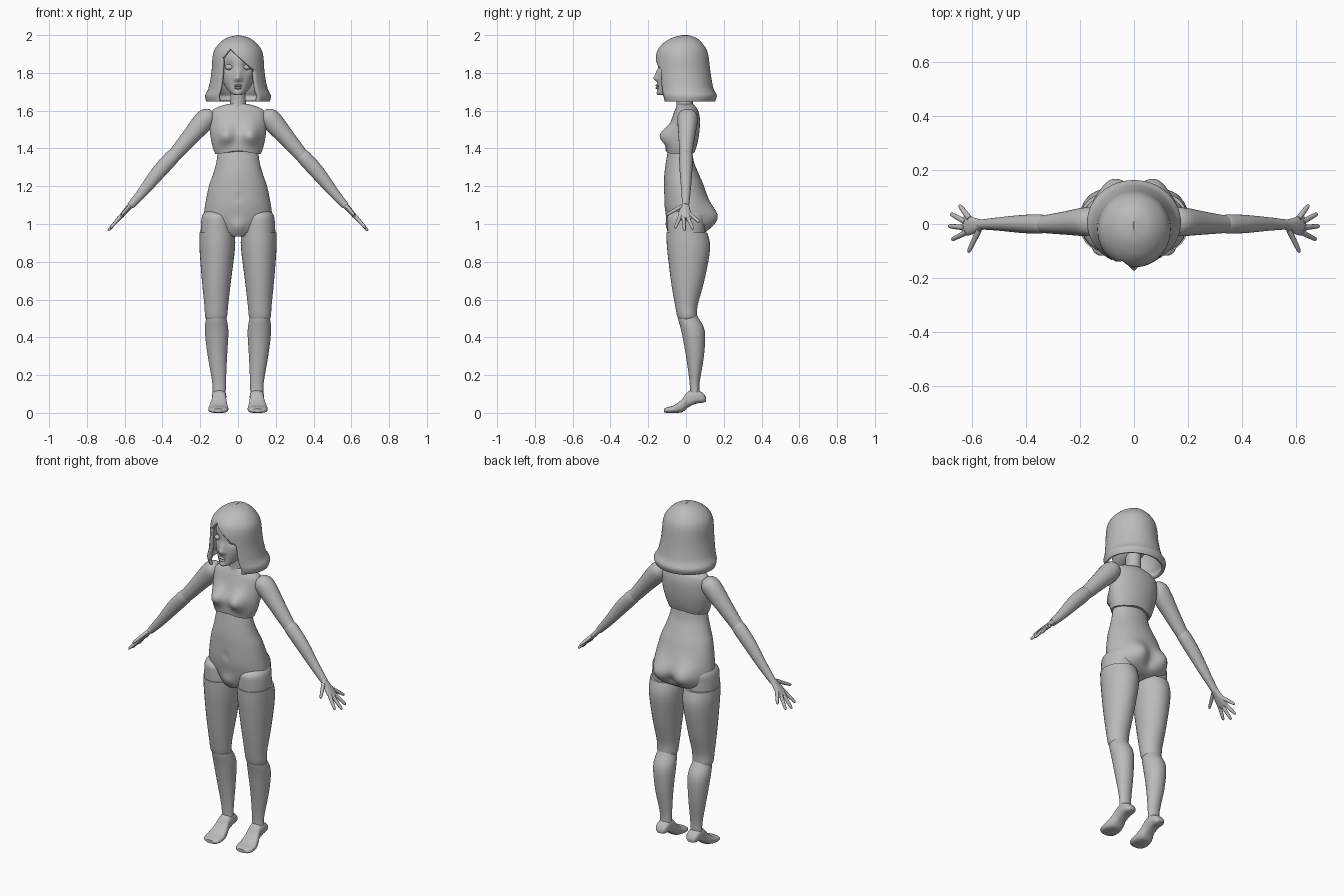
import bpy, bmesh, math
from mathutils import Vector

if "Cube" in bpy.data.objects:
    bpy.data.objects.remove(bpy.data.objects["Cube"])

grey = bpy.data.materials.new("plain grey")
grey.use_nodes = True
grey.diffuse_color = (0.5, 0.5, 0.5, 1)
grey.node_tree.nodes["Principled BSDF"].inputs["Base Color"].default_value = (0.5, 0.5, 0.5, 1)


def finish(name, bm, mirror=False, angle=50):
    """Turn a bmesh into a smooth shaded object, optionally mirrored in x."""
    bmesh.ops.remove_doubles(bm, verts=bm.verts, dist=0.0002)
    bmesh.ops.dissolve_degenerate(bm, edges=bm.edges, dist=0.0001)
    bmesh.ops.recalc_face_normals(bm, faces=bm.faces)
    mesh = bpy.data.meshes.new(name)
    bm.to_mesh(mesh)
    bm.free()
    mesh.materials.append(grey)
    obj = bpy.data.objects.new(name, mesh)
    bpy.context.collection.objects.link(obj)
    bpy.ops.object.select_all(action="DESELECT")
    obj.select_set(True)
    bpy.context.view_layer.objects.active = obj
    bpy.ops.object.shade_smooth_by_angle(angle=math.radians(angle))
    if mirror:
        mod = obj.modifiers.new("mirror", "MIRROR")
        mod.use_mirror_merge = False
    return obj


def refine(rows, steps):
    """Pass a smooth curve through the key rows."""
    out = []
    for i in range(len(rows) - 1):
        a, b, c, d = (rows[max(0, min(len(rows) - 1, i + k))] for k in (-1, 0, 1, 2))
        for s in range(steps):
            t = s / steps
            out.append([q + t * ((r - p) + t * ((2 * p - 5 * q + 4 * r - e)
                        + t * (3 * (q - r) + e - p))) / 2 for p, q, r, e in zip(a, b, c, d)])
    return out + [list(rows[-1])]


def skin(rings):
    """Join rings of points with quads and close both ends."""
    bm = bmesh.new()
    loops = [[bm.verts.new(p) for p in ring] for ring in rings]
    n = len(loops[0])
    for low, high in zip(loops, loops[1:]):
        for i in range(n):
            bm.faces.new((low[i], low[(i + 1) % n], high[(i + 1) % n], high[i]))
    bm.faces.new(loops[0])
    bm.faces.new(loops[-1])
    return bm


def loft(rows, seg=32, steps=4, power=1, along_y=False):
    """Rows are: position, centre x, half width, lowest and highest depth."""
    rings = []
    for pos, x, w, lo, hi in refine(rows, steps):
        ring = []
        for i in range(seg):
            c, s = math.cos(math.tau * i / seg), math.sin(math.tau * i / seg)
            px = x + w * math.copysign(abs(c) ** power, c)
            pd = (lo + hi) / 2 + (hi - lo) / 2 * math.copysign(abs(s) ** power, s)
            ring.append((px, pos, pd) if along_y else (px, pd, pos))
        rings.append(ring)
    return skin(rings)


def tube(rows, seg=16, steps=3):
    """Rows are: x, y, z, half size across y, half size across the other way."""
    rows = refine(rows, steps)
    rings = []
    for i, row in enumerate(rows):
        ahead, behind = rows[min(i + 1, len(rows) - 1)], rows[max(i - 1, 0)]
        d = (Vector(ahead[:3]) - Vector(behind[:3])).normalized()
        v = d.cross(Vector((0, 1, 0))).normalized()
        u = v.cross(d)
        rings.append([Vector(row[:3]) + u * row[3] * math.cos(math.tau * k / seg)
                      + v * row[4] * math.sin(math.tau * k / seg) for k in range(seg)])
    return skin(rings)


def bump(bm, centre, radius, push, both=False):
    """Push the surface around a point, and around its mirror image."""
    spots = [Vector(centre)]
    if both:
        spots.append(Vector((-centre[0], centre[1], centre[2])))
    moves = [(v, sum(math.exp(-((v.co - c).length / radius) ** 2) for c in spots)) for v in bm.verts]
    for v, amount in moves:
        v.co += Vector(push) * amount


def ball(name, centre, size, mirror=False):
    bm = bmesh.new()
    bmesh.ops.create_uvsphere(bm, u_segments=20, v_segments=12, radius=1)
    for v in bm.verts:
        v.co = Vector([c + s * k for c, s, k in zip(centre, size, v.co)])
    return finish(name, bm, mirror)


# Chest
chest = loft([(1.37, 0, .12, -.107, .047), (1.41, 0, .135, -.105, .058), (1.48, 0, .148, -.088, .07),
              (1.55, 0, .15, -.076, .074), (1.595, 0, .142, -.062, .066), (1.62, 0, .105, -.052, .052),
              (1.635, 0, .055, -.047, .038)], 64, 5)
bump(chest, (.068, -.085, 1.47), .052, (0, -.058, 0), True)
bump(chest, (0, -.1, 1.37), .07, (0, 0, .018))
bump(chest, (0, .05, 1.37), .06, (0, 0, .012))
finish("chest", chest)

# Hips and belly
hips = loft([(1.41, 0, .105, -.092, .03), (1.33, 0, .114, -.106, .042), (1.26, 0, .133, -.115, .07),
             (1.2, 0, .154, -.116, .095), (1.1, 0, .174, -.114, .125), (1.03, 0, .18, -.1, .127),
             (.98, 0, .165, -.08, .115), (.95, 0, .115, -.07, .085), (.935, 0, .04, -.065, .03)], 72, 5)
bump(hips, (.085, .12, 1.035), .07, (0, .052, 0), True)
bump(hips, (0, .13, 1.01), .03, (0, -.02, 0))
bump(hips, (0, -.08, .98), .045, (0, -.024, 0))
bump(hips, (0, -.114, 1.14), .013, (0, .012, 0))
finish("hips", hips)

# Neck
finish("neck", loft([(1.6, 0, .055, -.055, .045), (1.64, 0, .042, -.05, .036),
                     (1.74, 0, .04, -.055, .04)]))

# Head with face
head = loft([(1.683, 0, .014, -.142, -.11), (1.69, 0, .034, -.149, -.06), (1.72, 0, .063, -.149, .02),
             (1.77, 0, .086, -.149, .07), (1.83, 0, .095, -.148, .1), (1.9, 0, .09, -.138, .1),
             (1.96, 0, .05, -.09, .06)], 96, 9)
bump(head, (.045, -.13, 1.83), .026, (0, .016, 0), True)
bump(head, (0, -.15, 1.8), .017, (0, -.01, 0))
bump(head, (0, -.15, 1.772), .017, (0, -.024, 0))
bump(head, (.014, -.148, 1.766), .009, (0, -.008, 0), True)
bump(head, (0, -.15, 1.692), .02, (0, -.006, 0))
finish("head", head, angle=80)
ball("eyes", (.045, -.117, 1.83), (.025, .017, .015), True)
ball("upper_lip", (0, -.149, 1.733), (.023, .012, .006))
ball("lower_lip", (0, -.149, 1.72), (.019, .013, .007))

# Hair: a flared bob whose front panel stops at a slanted fringe line
outline = refine([(2, .002, -.02, .01), (1.985, .06, -.075, .055), (1.95, .105, -.128, .092),
                  (1.9, .132, -.157, .117), (1.8, .141, -.162, .13), (1.72, .156, -.158, .145),
                  (1.68, .174, -.152, .163), (1.648, .168, -.142, .153)], 5)


def hair_point(angle, z):
    for a, b in zip(outline, outline[1:]):
        if z >= b[0]:
            break
    t = max(0, min(1, (a[0] - z) / (a[0] - b[0])))
    w, front, back = (p + (q - p) * t for p, q in zip(a[1:], b[1:]))
    return (w * math.sin(angle), (front + back) / 2 - (back - front) / 2 * math.cos(angle), z)


def fringe(angle):
    x = .14 * math.sin(angle) + .05
    return 1.93 - .85 * x if x > 0 else 1.93 + 1.5 * x


hair = bmesh.new()
edge = math.radians(37)
for start, end, count, is_front in ((-edge, edge, 28, True), (edge, math.tau - edge, 44, False)):
    angles = [start + (end - start) * i / count for i in range(count + 1)]
    grid = [[hair.verts.new(hair_point(a, max(row[0], fringe(a) if is_front else 0)))
             for row in outline] for a in angles]
    for left, right in zip(grid, grid[1:]):
        for j in range(len(outline) - 1):
            hair.faces.new((left[j], left[j + 1], right[j + 1], right[j]))
shell = finish("hair", hair).modifiers.new("thickness", "SOLIDIFY")
shell.thickness = .016
shell.offset = -1

# Legs
finish("hip_joints", loft([(1.07, .12, .05, -.06, .08), (1.045, .115, .074, -.096, .1),
                           (1, .112, .084, -.1, .1), (.93, .11, .088, -.098, .1)]), True)
finish("thighs", loft([(.955, .11, .094, -.104, .112), (.87, .11, .094, -.1, .128),
                       (.7, .114, .077, -.08, .097), (.57, .115, .063, -.058, .062),
                       (.51, .116, .058, -.046, .058), (.49, .116, .046, -.035, .05)]), True)
finish("shins", loft([(.53, .115, .045, -.035, .05), (.5, .115, .054, -.042, .068),
                      (.43, .113, .062, -.024, .1), (.3, .109, .051, 0, .095),
                      (.16, .1, .036, .019, .072), (.09, .1, .035, .02, .072)]), True)
finish("feet", loft([(.106, .1, .018, .06, .08), (.09, .1, .033, .054, .105), (.05, .1, .038, .048, .122),
                     (.01, .1, .037, .028, .112), (-.02, .102, .045, .004, .074), (-.06, .104, .053, 0, .042),
                     (-.1, .104, .048, 0, .03), (-.116, .104, .028, .003, .022)],
                    power=.75, along_y=True), True)

# Arms
finish("upper_arms", tube([(.135, .008, 1.595, .025, .02), (.155, .008, 1.575, .05, .046),
                           (.185, .008, 1.54, .053, .055), (.25, .004, 1.465, .044, .046),
                           (.32, 0, 1.383, .035, .038), (.35, 0, 1.35, .032, .034)], 24), True)
finish("forearms", tube([(.325, 0, 1.376, .028, .03), (.35, 0, 1.352, .036, .039),
                         (.42, 0, 1.275, .033, .038), (.5, 0, 1.175, .025, .028),
                         (.57, -.002, 1.095, .018, .019)], 24), True)

# Hands: a flat palm and five spread fingers
finish("palms", tube([(.56, -.002, 1.107, .018, .016), (.585, -.005, 1.08, .026, .014),
                      (.615, -.006, 1.045, .037, .012), (.633, -.004, 1.025, .032, .009)]), True)
fingers = {"thumbs": (.575, -.022, .615, -.105), "index_fingers": (.62, -.03, .676, -.058),
           "middle_fingers": (.627, -.013, .688, -.008), "ring_fingers": (.625, .008, .68, .038),
           "little_fingers": (.61, .02, .648, .07)}
for name, (x0, y0, x1, y1) in fingers.items():
    z0, z1 = (1.048 - 1.15 * (x - .615) for x in (x0, x1))
    path = []
    for t, r in ((0, .011), (.5, .0095), (.9, .0075), (1, .003)):
        path.append((x0 + (x1 - x0) * t, y0 + (y1 - y0) * t, z0 + (z1 - z0) * t, r, r))
    finish(name, tube(path, 10), True)
